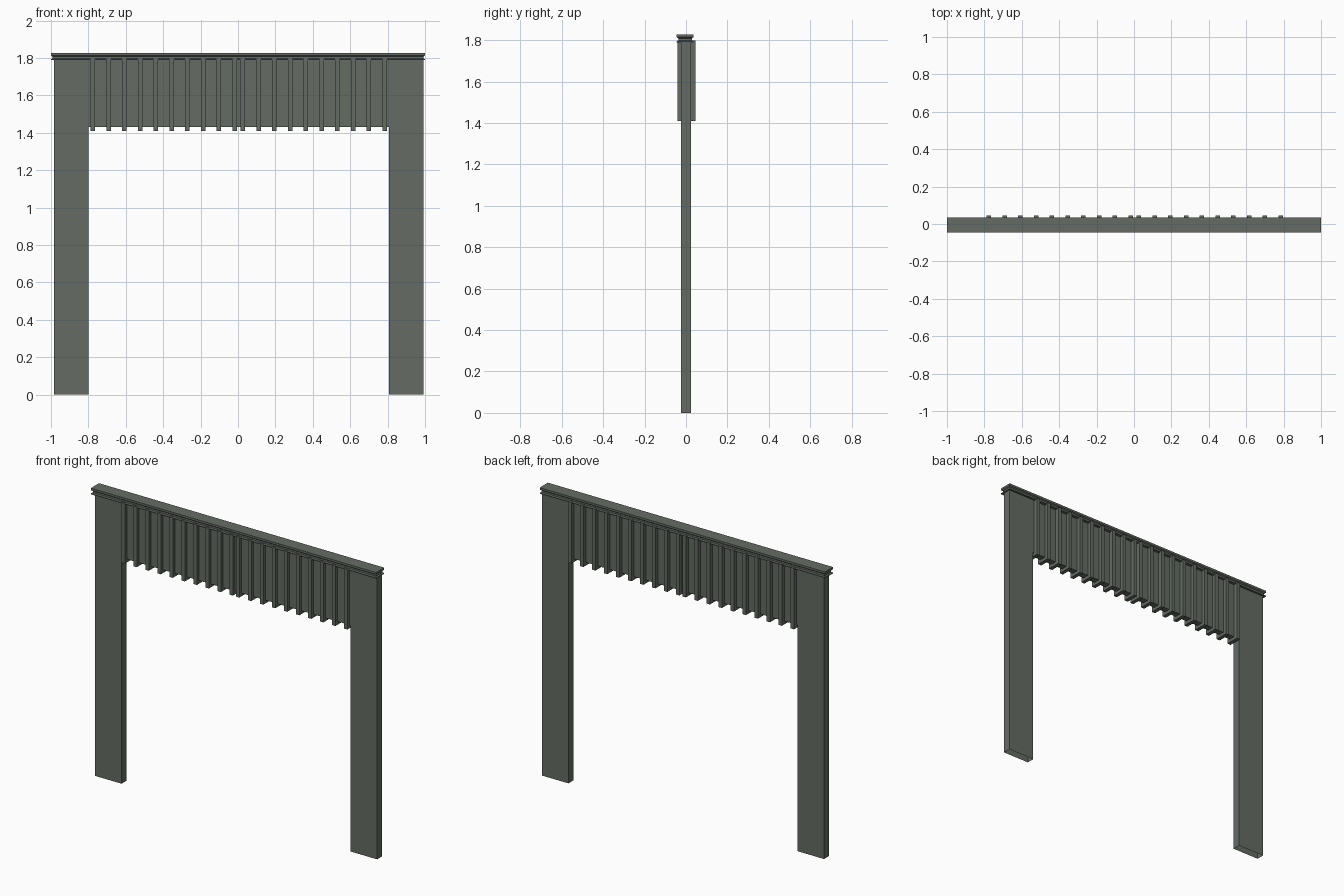
import bpy, bmesh

if "Cube" in bpy.data.objects:
    bpy.data.objects.remove(bpy.data.objects["Cube"])

paint = bpy.data.materials.new("grey green paint")
paint.diffuse_color = (0.13, 0.148, 0.127, 1)
paint.use_nodes = True
paint.node_tree.nodes["Principled BSDF"].inputs["Base Color"].default_value = paint.diffuse_color


def finish(name, bm):
    bmesh.ops.recalc_face_normals(bm, faces=bm.faces)
    me = bpy.data.meshes.new(name)
    bm.to_mesh(me)
    bm.free()
    me.materials.append(paint)
    ob = bpy.data.objects.new(name, me)
    bpy.context.collection.objects.link(ob)
    return ob


def loft(name, x0, x1, y0, y1, levels, open_bottom=False):
    """Stack of rectangles: levels are (z, inset) pairs."""
    bm = bmesh.new()
    rings = []
    for z, i in levels:
        rings.append([bm.verts.new(p) for p in (
            (x0 + i, y0 + i, z), (x1 - i, y0 + i, z),
            (x1 - i, y1 - i, z), (x0 + i, y1 - i, z))])
    for a, b in zip(rings, rings[1:]):
        for k in range(4):
            n = (k + 1) % 4
            bm.faces.new((a[k], a[n], b[n], b[k]))
    bm.faces.new(rings[-1])
    if not open_bottom:
        bm.faces.new(rings[0])
    return finish(name, bm)


CX = 0.004  # centre line of the posts and slats

# Posts, hollow at the foot
for side, s in (("left", -1), ("right", 1)):
    a, b = sorted((CX + s * 0.803, CX + s * 0.989))
    loft(side + "_post", a, b, -0.025, 0.025, [(0, 0), (1.79, 0)], True)

# Panel between the posts
loft("lintel_panel", CX - 0.803, CX + 0.803, -0.02, 0.02,
     [(1.43, 0), (1.79, 0)])

# Slats, two mirrored groups of ten
for side, s in (("left", -1), ("right", 1)):
    for i in range(10):
        x = CX + s * (0.0225 + 0.0842 * i)
        loft(f"{side}_slat_{i + 1}", x - 0.012, x + 0.012, -0.042, 0.045,
             [(1.41, 0), (1.798, 0)])

# Cap rail with a grooved edge
loft("cap_rail", -1, 1, -0.045, 0.036,
     [(1.788, 0), (1.793, 0), (1.797, 0.008), (1.808, 0.008),
      (1.814, 0), (1.827, 0)])
